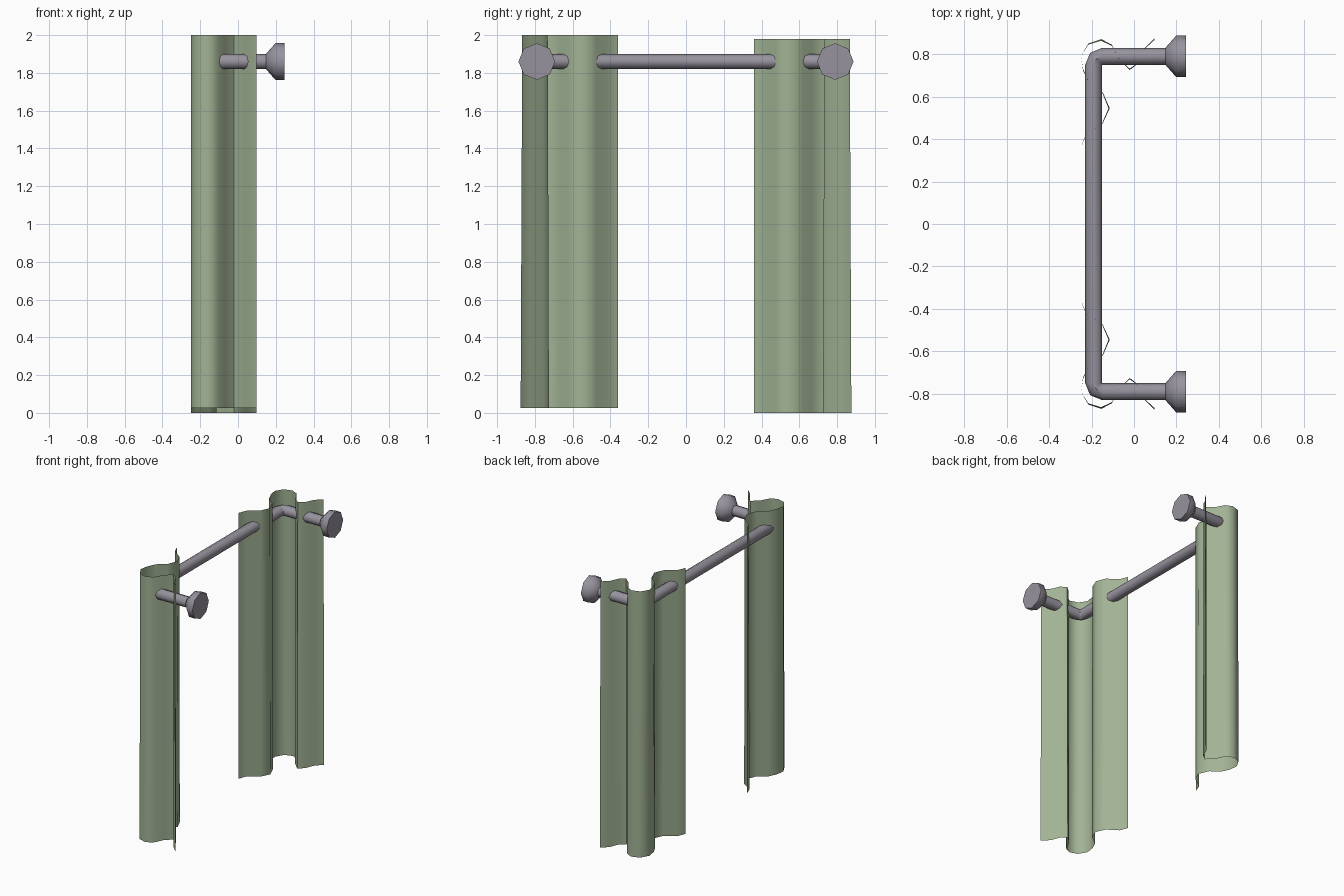
import bpy, bmesh, math
from mathutils import Vector

cube = bpy.data.objects.get("Cube")
if cube:
    bpy.data.objects.remove(cube, do_unlink=True)


def material(name, rgb):
    m = bpy.data.materials.new(name)
    m.use_nodes = True
    color = (*rgb, 1)
    m.diffuse_color = color
    m.node_tree.nodes["Principled BSDF"].inputs["Base Color"].default_value = color
    return m


green = material("sage_fabric", (0.36, 0.45, 0.30))
grey = material("grey_metal", (0.31, 0.29, 0.34))


def finish(bm, name, mat, angle):
    bmesh.ops.recalc_face_normals(bm, faces=bm.faces)
    mesh = bpy.data.meshes.new(name)
    bm.to_mesh(mesh)
    bm.free()
    mesh.materials.append(mat)
    obj = bpy.data.objects.new(name, mesh)
    bpy.context.collection.objects.link(obj)
    bpy.ops.object.select_all(action="DESELECT")
    obj.select_set(True)
    bpy.context.view_layer.objects.active = obj
    bpy.ops.object.shade_smooth_by_angle(angle=math.radians(angle))
    return obj


def sweep(name, stations, sides=8):
    """Tube through (x, y, heading, radius) stations at rod height."""
    bm = bmesh.new()
    rings = []
    for x, y, heading, radius in stations:
        side = Vector((-math.sin(heading), math.cos(heading), 0))
        ring = []
        for i in range(sides):
            a = math.tau * i / sides
            offset = side * math.cos(a) + Vector((0, 0, math.sin(a)))
            ring.append(bm.verts.new(Vector((x, y, ROD_Z)) + offset * radius))
        rings.append(ring)
    for a, b in zip(rings, rings[1:]):
        for i in range(sides):
            j = (i + 1) % sides
            bm.faces.new((a[i], a[j], b[j], b[i]))
    bm.faces.new(rings[0])
    bm.faces.new(rings[-1])
    return finish(bm, name, grey, 47)


ROD_Z, ROD_R = 1.86, 0.04
ROD_X, END_Y = -0.19, 0.79

# Rod with rounded returns at both ends
elbow = []
for heading in (math.pi / 2, math.pi / 4, 0):
    elbow.append((-0.15 - ROD_R * math.sin(heading),
                  0.75 + ROD_R * math.cos(heading), heading, ROD_R))
half = elbow + [(0.155, END_Y, 0, ROD_R)]
other = [(x, -y, math.pi - h, r) for x, y, h, r in reversed(half)]
sweep("curtain_rod", other + half)

# Wall flanges
for label, s in (("front", -1), ("back", 1)):
    sweep(label + "_wall_flange", [(x, s * END_Y, 0, r) for x, r in
                                   ((0.148, 0.04), (0.198, 0.097), (0.245, 0.097))])

# Curtains weave around the rod and its returns
FOLDS = [(-0.25, 0.36), (-0.225, 0.42), (-0.15, 0.475), (-0.12, 0.545),
         (-0.15, 0.62), (-0.21, 0.665), (-0.24, 0.73), (-0.25, 0.79),
         (-0.215, 0.845), (-0.155, 0.863), (-0.105, 0.84), (-0.07, 0.775),
         (-0.02, 0.732), (0.02, 0.76), (0.05, 0.825), (0.097, 0.867)]


def curtain(name, s, bottom, top):
    bm = bmesh.new()
    columns = []
    for x, y in FOLDS:
        # Folds flare slightly away from the rod toward the hem
        low_x, low_y = x, y
        if y > 0.7:
            low_y += 0.11 * (y - END_Y)
        else:
            low_x = max(-0.25, x + 0.08 * (x - ROD_X))
        columns.append((bm.verts.new((low_x, s * low_y, bottom)),
                        bm.verts.new((x, s * y, top))))
    for a, b in zip(columns, columns[1:]):
        bm.faces.new((a[0], b[0], b[1], a[1]))
    finish(bm, name, green, 75)


curtain("front_curtain", -1, 0.025, 2.0)
curtain("back_curtain", 1, 0.0, 1.98)
